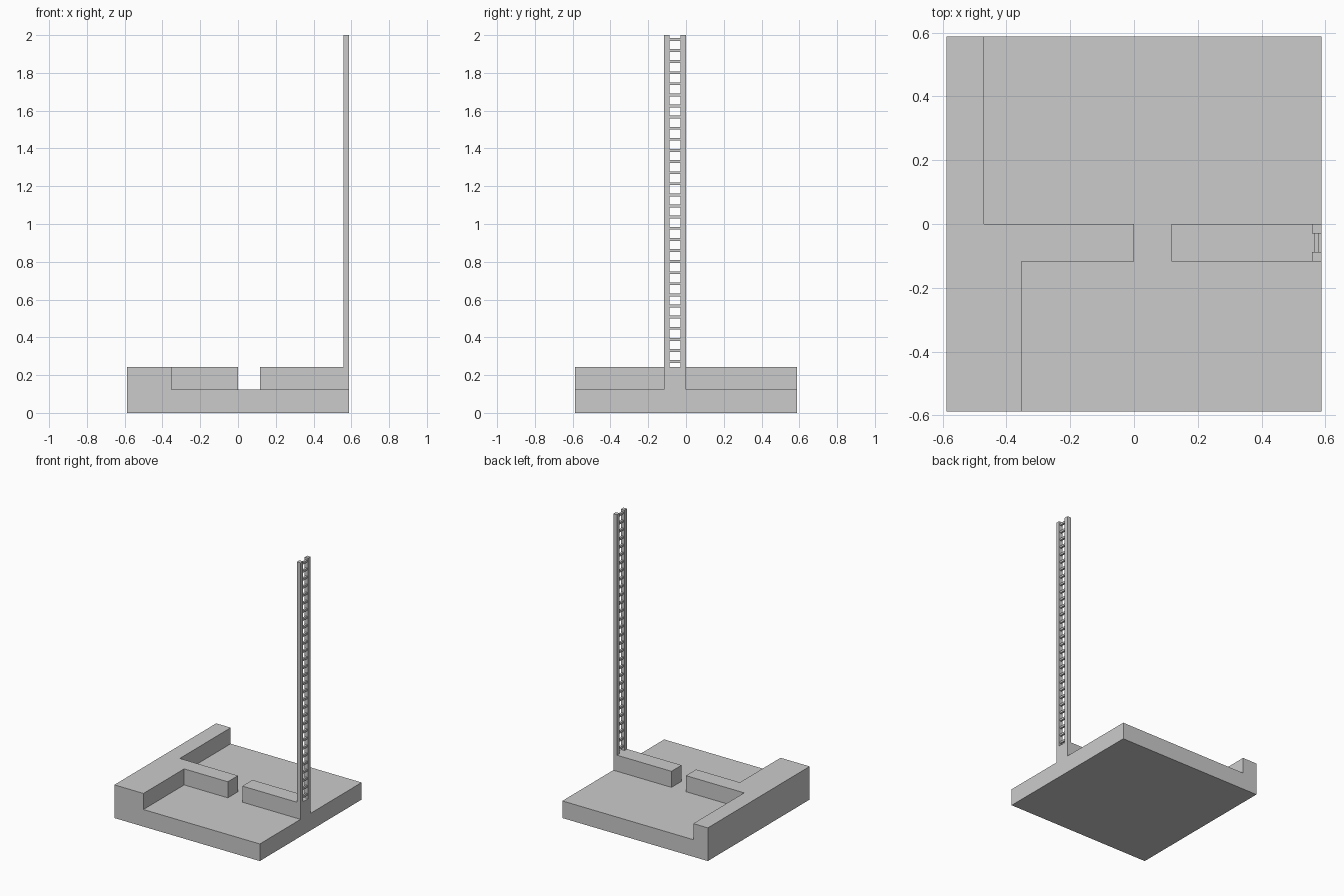
import bpy, bmesh

if "Cube" in bpy.data.objects:
    bpy.data.objects.remove(bpy.data.objects["Cube"])

U = 2 / 17            # layout module
H = 5 * U             # half width of the base
FLOOR, WALL, TOP = 0.125, 0.2425, 2.0


def prism(name, pts, z0, z1):
    """Extrude a flat outline from z0 to z1."""
    bm = bmesh.new()
    face = bm.faces.new([bm.verts.new((x, y, z0)) for x, y in pts])
    new = bmesh.ops.extrude_face_region(bm, geom=[face])["geom"]
    verts = [v for v in new if isinstance(v, bmesh.types.BMVert)]
    bmesh.ops.translate(bm, verts=verts, vec=(0, 0, z1 - z0))
    bmesh.ops.recalc_face_normals(bm, faces=bm.faces)
    mesh = bpy.data.meshes.new(name)
    bm.to_mesh(mesh)
    bm.free()
    obj = bpy.data.objects.new(name, mesh)
    bpy.context.collection.objects.link(obj)
    return obj


def box(name, x0, x1, y0, y1, z0, z1):
    return prism(name, [(x0, y0), (x1, y0), (x1, y1), (x0, y1)], z0, z1)


# Base block, with the open floor area cut down to leave the walls
base = box("base_with_walls", -H, H, -H, H, 0, WALL)
outline = [(-4, 6), (-4, 0), (0, 0), (0, -1), (-3, -1), (-3, -6),
           (6, -6), (6, -1), (1, -1), (1, 0), (6, 0), (6, 6)]
cutter = prism("floor_cutter", [(x * U, y * U) for x, y in outline], FLOOR, 0.5)
cutter.hide_render = True
cutter.hide_set(True)
cut = base.modifiers.new("floor_cut", "BOOLEAN")
cut.operation = "DIFFERENCE"
cut.solver = "EXACT"
cut.object = cutter

# Ladder rails at the outer end of the right wall
Q = U / 4
box("ladder_rail_front", H - Q, H, -U, -U + Q, WALL, TOP)
box("ladder_rail_back", H - Q, H, -Q, 0, WALL, TOP)

# Evenly spaced ladder rungs between the rails
step, half = U / 2, Q / 4
for i in range(30):
    z = TOP - 0.0225 - i * step
    box(f"ladder_rung_{i + 1}", H - 0.75 * Q, H - 0.25 * Q,
        -U + Q, -Q, z - half, z + half)
